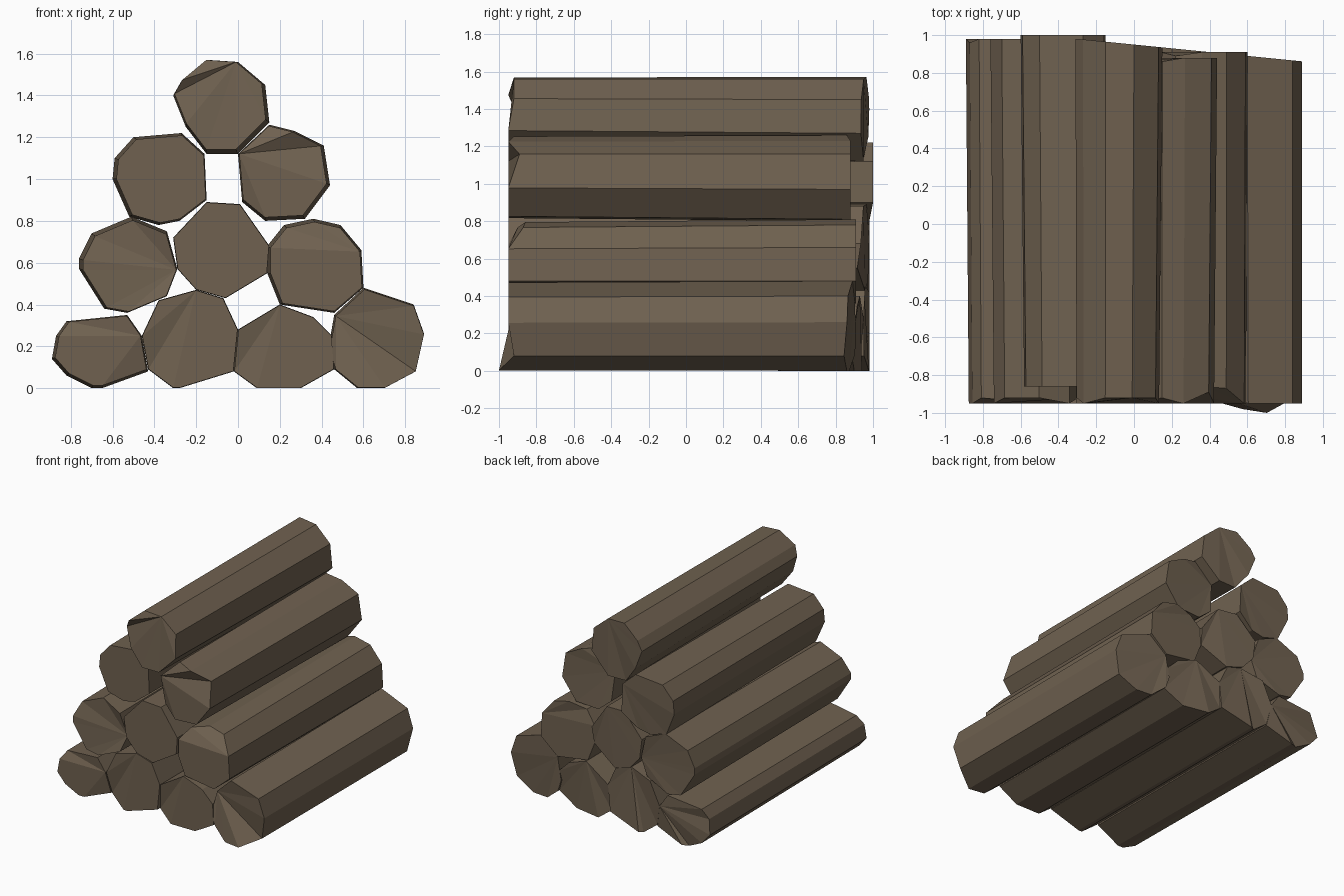
import bpy, bmesh, random

if "Cube" in bpy.data.objects:
    bpy.data.objects.remove(bpy.data.objects["Cube"])

random.seed(4)
bark = bpy.data.materials.new("bark")
bark.diffuse_color = (0.16, 0.12, 0.08, 1)
bark.use_nodes = True
bark.node_tree.nodes["Principled BSDF"].inputs["Base Color"].default_value = bark.diffuse_color


def log(name, profile, fan, front=-0.95, back=None, taper=0.95, pivot=(0, 0), reach={}):
    """One hewn log: an (x, z) profile run along y, its uneven ends fanned from one rim corner.
    The front ring shrinks toward the pivot; reach overrides the front y of single corners."""
    bm = bmesh.new()
    n = len(profile)
    cx = sum(p[0] for p in profile) / n + pivot[0]
    cz = sum(p[1] for p in profile) / n + pivot[1]
    rings = [[], []]
    for i, (x, z) in enumerate(profile):
        fy = reach.get(i, front + random.choice((0, 0, 0, 0.03)))
        by = min(0.98, 0.95 - 0.1 * x) if back is None else back
        by -= random.choice((0, 0, 0.02))
        rings[0].append(bm.verts.new((cx + (x - cx) * taper, fy, cz + (z - cz) * taper)))
        rings[1].append(bm.verts.new((x, by, z)))
    for i in range(n):
        j = (i + 1) % n
        a, b, c, d = rings[0][i], rings[0][j], rings[1][j], rings[1][i]
        bm.faces.new((a, b, c))
        bm.faces.new((a, c, d))
    for ring in rings:
        for k in range(1, n - 1):
            bm.faces.new((ring[fan], ring[(fan + k) % n], ring[(fan + k + 1) % n]))
    bmesh.ops.recalc_face_normals(bm, faces=bm.faces)
    mesh = bpy.data.meshes.new(name)
    bm.to_mesh(mesh)
    bm.free()
    mesh.materials.append(bark)
    bpy.context.collection.objects.link(bpy.data.objects.new(name, mesh))


# Bottom row, four logs
log("bottom_log_far_left",
    [(-.89, .14), (-.87, .25), (-.82, .32), (-.53, .35), (-.46, .25), (-.43, .08),
     (-.65, 0), (-.70, 0), (-.82, .06)], 4, pivot=(.1, .1))
log("bottom_log_mid_left",
    [(-.46, .25), (-.38, .42), (-.20, .47), (-.07, .43), (0, .28), (-.02, .08),
     (-.28, 0), (-.31, 0), (-.43, .09)], 2, taper=.99)
log("bottom_log_mid_right",
    [(0, .28), (.20, .40), (.36, .34), (.45, .25), (.46, .09), (.30, 0), (.09, 0),
     (-.02, .08)], 1, taper=.99)
log("bottom_log_far_right",
    [(.43, .18), (.46, .35), (.60, .48), (.84, .40), (.89, .26), (.85, .08),
     (.70, 0), (.57, 0), (.46, .09)], 1, taper=.98, pivot=(.2, -.1), reach={6: -1.0, 7: -.98})

# Second row, three logs
log("second_row_log_left",
    [(-.76, .62), (-.70, .74), (-.51, .82), (-.34, .75), (-.29, .57), (-.34, .44),
     (-.53, .36), (-.64, .38), (-.76, .57)], 4, pivot=(.15, -.1))
log("second_row_log_middle",
    [(-.31, .72), (-.15, .89), (.01, .88), (.15, .68), (.14, .55), (-.06, .43),
     (-.20, .47), (-.29, .57)], 2, taper=.99)
log("second_row_log_right",
    [(.14, .68), (.22, .78), (.36, .81), (.49, .78), (.59, .66), (.60, .48),
     (.46, .36), (.20, .40), (.14, .55)], 4, back=.91, pivot=(.1, -.1),
    reach={1: -.9, 2: -.86, 3: -.87})

# Third row, two logs
log("third_row_log_left",
    [(-.60, 1.0), (-.59, 1.1), (-.50, 1.20), (-.27, 1.22), (-.16, 1.12), (-.15, .90),
     (-.28, .80), (-.38, .78), (-.52, .82)], 4, front=-.86, back=1.0, pivot=(.15, 0))
log("third_row_log_right",
    [(0, 1.12), (.15, 1.26), (.27, 1.23), (.41, 1.16), (.44, .97), (.32, .81),
     (.13, .80), (.02, .89)], 0, back=.88, pivot=(-.1, .1), reach={3: -.89, 4: -.95})

# Single log on top
log("top_log",
    [(-.31, 1.40), (-.27, 1.47), (-.15, 1.57), (0, 1.56), (.13, 1.45), (.15, 1.27),
     (0, 1.12), (-.15, 1.12), (-.25, 1.25)], 3, pivot=(-.1, .2))
